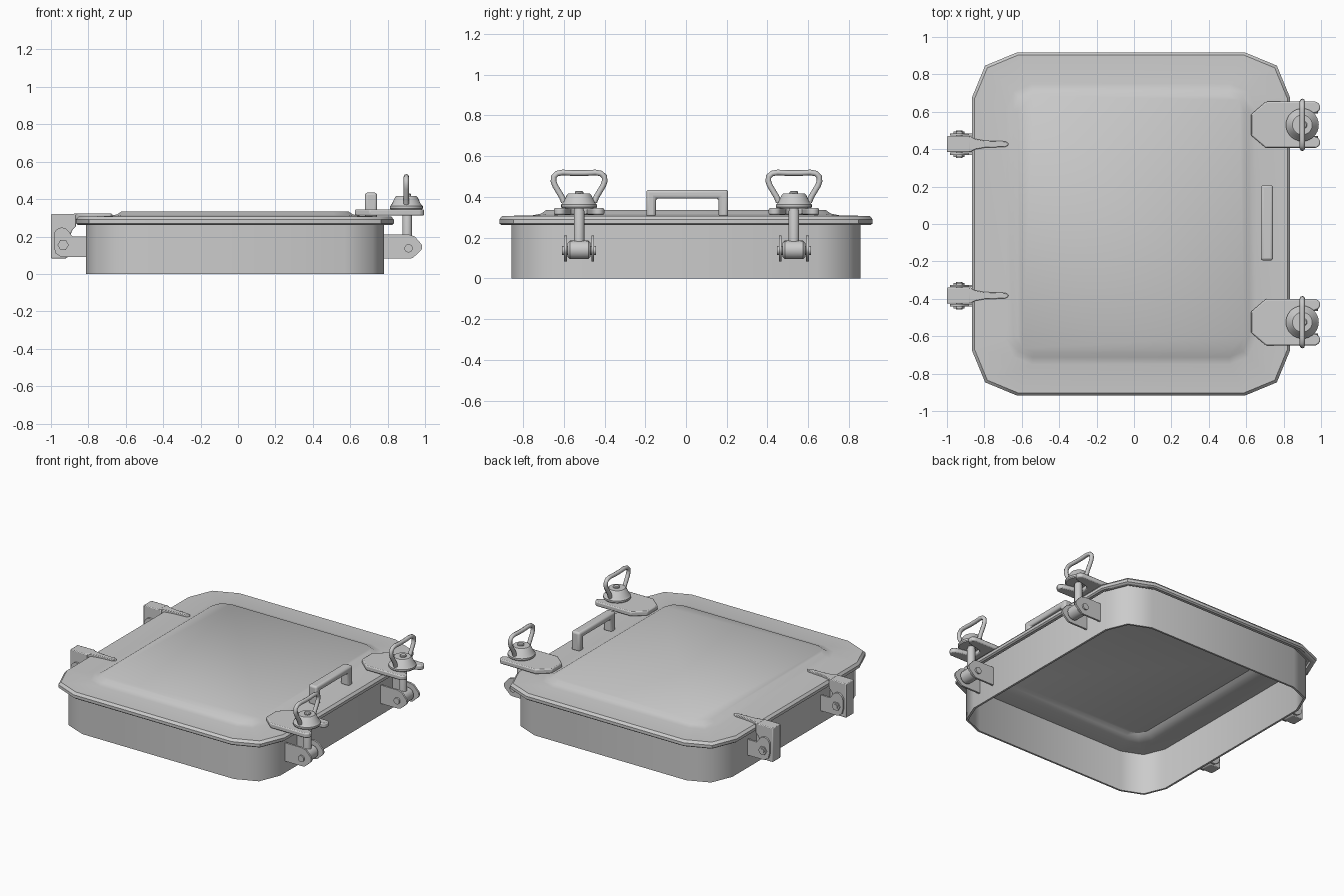
import bpy, bmesh, math
from mathutils import Vector, Matrix

if "Cube" in bpy.data.objects:
    bpy.data.objects.remove(bpy.data.objects["Cube"])

grey = bpy.data.materials.new("light grey metal")
grey.diffuse_color = (0.6, 0.6, 0.6, 1)
grey.use_nodes = True
grey.node_tree.nodes["Principled BSDF"].inputs["Base Color"].default_value = grey.diffuse_color


def finish(name, bm, angle=35, bevel=0, segments=2):
    bmesh.ops.recalc_face_normals(bm, faces=bm.faces)
    mesh = bpy.data.meshes.new(name)
    bm.to_mesh(mesh)
    bm.free()
    mesh.materials.append(grey)
    ob = bpy.data.objects.new(name, mesh)
    bpy.context.collection.objects.link(ob)
    if bevel:
        mod = ob.modifiers.new("edge", 'BEVEL')
        mod.width, mod.segments = bevel, segments
        mod.limit_method, mod.angle_limit = 'ANGLE', math.radians(40)
    for p in mesh.polygons:
        p.use_smooth = True
    mesh.set_sharp_from_angle(angle=math.radians(angle))
    return ob


def loft(name, rings, cap=True, wrap=False, angle=35):
    """Skin rounded rectangles given as (half x, half y, corner, z)."""
    bm = bmesh.new()
    loops = []
    for hx, hy, r, z in rings:
        loop = []
        for q, (sx, sy) in enumerate([(1, 1), (-1, 1), (-1, -1), (1, -1)]):
            for k in range(3):
                a = math.pi / 2 * (q + k / 2)
                loop.append(bm.verts.new((-0.016 + sx * (hx - r) + r * math.cos(a),
                                          sy * (hy - r) + r * math.sin(a), z)))
        loops.append(loop)
    pairs = list(zip(loops, loops[1:]))
    if wrap:
        pairs.append((loops[-1], loops[0]))
    for a, b in pairs:
        for i in range(12):
            j = (i + 1) % 12
            bm.faces.new((a[i], a[j], b[j], b[i]))
    if cap:
        bm.faces.new(loops[0])
        bm.faces.new(loops[-1])
    return finish(name, bm, angle)


def prism(name, pts, axis, lo, hi, bevel=0, segments=2):
    """Extrude a flat outline along x, y or z."""
    put = {'x': lambda a, b, t: (t, a, b), 'y': lambda a, b, t: (a, t, b),
           'z': lambda a, b, t: (a, b, t)}[axis]
    bm = bmesh.new()
    face = bm.faces.new([bm.verts.new(put(a, b, lo)) for a, b in pts])
    out = bmesh.ops.extrude_face_region(bm, geom=[face])
    step = Vector(put(0, 0, hi - lo))
    bmesh.ops.translate(bm, vec=step, verts=[v for v in out['geom'] if isinstance(v, bmesh.types.BMVert)])
    return finish(name, bm, 35, bevel, segments)


def arc(cx, cz, r, a0, a1, n):
    return [(cx + r * math.cos(math.radians(a0 + (a1 - a0) * i / n)),
             cz + r * math.sin(math.radians(a0 + (a1 - a0) * i / n))) for i in range(n + 1)]


def turned(name, centre, profile, axis='z', sides=24):
    """Turn (radius, offset) pairs round an axis through centre."""
    bm = bmesh.new()
    rot = Matrix.Rotation(math.pi / 2, 3, 'X') if axis == 'y' else Matrix.Identity(3)
    loops = [[bm.verts.new(Vector(centre) + rot @ Vector((r * math.cos(t), r * math.sin(t), h)))
              for t in [2 * math.pi * i / sides for i in range(sides)]] for r, h in profile]
    for a, b in zip(loops, loops[1:]):
        for i in range(sides):
            j = (i + 1) % sides
            bm.faces.new((a[i], a[j], b[j], b[i]))
    bm.faces.new(loops[0])
    bm.faces.new(loops[-1])
    return finish(name, bm)


# open frame below the lid
loft("coaming", [(0.783, 0.845, 0.2, 0), (0.797, 0.858, 0.21, 0),
                 (0.797, 0.858, 0.21, 0.287), (0.783, 0.845, 0.2, 0.287)],
     cap=False, wrap=True, angle=50)

# lid sheet with down-turned rim and raised panel
loft("lid", [(0.585, 0.667, 0.08, 0.318), (0.605, 0.69, 0.1, 0.303), (0.645, 0.73, 0.12, 0.285),
             (0.82, 0.887, 0.225, 0.285), (0.82, 0.887, 0.225, 0.262), (0.84, 0.907, 0.235, 0.262),
             (0.85, 0.917, 0.24, 0.27), (0.85, 0.917, 0.24, 0.29), (0.836, 0.903, 0.232, 0.306),
             (0.67, 0.75, 0.14, 0.31), (0.63, 0.712, 0.105, 0.318), (0.605, 0.687, 0.085, 0.335)])

# lifting handle
prism("lifting_handle", [(-0.195, 0.3), (-0.195, 0.435), (0.207, 0.435), (0.207, 0.3),
                         (0.16, 0.3), (0.16, 0.393), (-0.148, 0.393), (-0.148, 0.3)],
      'x', 0.678, 0.744, 0.014, 3)

# hinges on the left side
for tag, y in (("back", 0.427), ("front", -0.383)):
    prism("hinge_arm_" + tag, [(-1, 0.32), (-0.865, 0.32), (-0.865, 0.255), (-0.885, 0.235),
                               (-0.9, 0.2), (-0.9, 0.1), (-0.92, 0.083), (-1, 0.083)],
          'y', y - 0.043, y + 0.043, 0.005)
    prism("hinge_strap_" + tag, [(-0.88, y - 0.043), (-0.85, y - 0.028), (-0.8, y - 0.019),
                                 (-0.69, y - 0.015), (-0.672, y - 0.006), (-0.672, y + 0.006),
                                 (-0.69, y + 0.015), (-0.8, y + 0.019), (-0.85, y + 0.028),
                                 (-0.88, y + 0.043)], 'z', 0.292, 0.322, 0.004)
    lug = ([(-0.805, 0.09), (-0.805, 0.2), (-0.885, 0.2)] + arc(-0.942, 0.205, 0.043, 30, 180, 7)
           + [(-0.985, 0.15), (-0.975, 0.11), (-0.945, 0.09)])
    for side, s in (("a", -1), ("b", 1)):
        prism(f"hinge_lug_{tag}_{side}", lug, 'y', y + s * 0.045, y + s * 0.058)
        turned(f"hinge_nut_{tag}_{side}", (-0.935, y + s * 0.062, 0.155),
               [(0.03, -0.006), (0.03, 0.006)], 'y', 6)
    turned("hinge_pin_" + tag, (-0.935, y, 0.155), [(0.017, -0.074), (0.017, 0.074)], 'y', 16)

# swing-bolt clamps on the right side
for tag, y in (("back", 0.53), ("front", -0.525)):
    half = ([(0.625, 0.055), (0.705, 0.124), (0.97, 0.124)] + arc(0.967, 0.094, 0.029, 70, -70, 5)
            + [(0.955, 0.06), (0.91, 0.05), (0.87, 0.04), (0.855, 0.02)])
    outline = [(x, y + v) for x, v in half] + [(x, y - v) for x, v in reversed(half)]
    prism("clamp_plate_" + tag, outline, 'z', 0.312, 0.345, 0.007)
    turned("clamp_nut_" + tag, (0.9, y, 0), [(0.083, 0.343), (0.088, 0.35), (0.088, 0.362), (0.078, 0.373),
                                             (0.06, 0.41), (0.053, 0.417)], sides=28)
    turned("swing_bolt_" + tag, (0.905, y, 0), [(0.026, 0.12), (0.026, 0.33), (0.021, 0.345),
                                                (0.021, 0.424), (0.016, 0.429)], sides=16)
    # grip loop through the nut
    cu = bpy.data.curves.new("clamp_grip_" + tag, 'CURVE')
    cu.dimensions, cu.bevel_depth, cu.bevel_resolution = '3D', 0.014, 2
    side = [(0.075, 0.375), (0.085, 0.4), (0.118, 0.455), (0.126, 0.478), (0.124, 0.5),
            (0.108, 0.515), (0.08, 0.52), (0.03, 0.517)]
    path = side + [(-a, b) for a, b in reversed(side)]
    sp = cu.splines.new('POLY')
    sp.points.add(len(path) - 1)
    for p, (a, b) in zip(sp.points, path):
        p.co = (0.9, y + a, b, 1)
    cu.use_fill_caps = True
    cu.materials.append(grey)
    bpy.context.collection.objects.link(bpy.data.objects.new("clamp_grip_" + tag, cu))
    # pivot barrel, lugs and pin
    turned("bolt_barrel_" + tag, (0.91, y, 0.14), [(0.034, -0.056), (0.045, -0.045), (0.046, 0),
                                                   (0.045, 0.045), (0.034, 0.056)], 'y', 20)
    lug = [(0.775, 0.082), (0.775, 0.21), (0.915, 0.21), (0.945, 0.2), (0.982, 0.158),
           (0.985, 0.14), (0.978, 0.125), (0.935, 0.086), (0.92, 0.082)]
    for side_tag, s in (("a", -1), ("b", 1)):
        prism(f"clamp_lug_{tag}_{side_tag}", lug, 'y', y + s * 0.06, y + s * 0.073)
    turned("clamp_pin_" + tag, (0.912, y, 0.137), [(0.022, -0.084), (0.022, 0.084)], 'y', 16)
